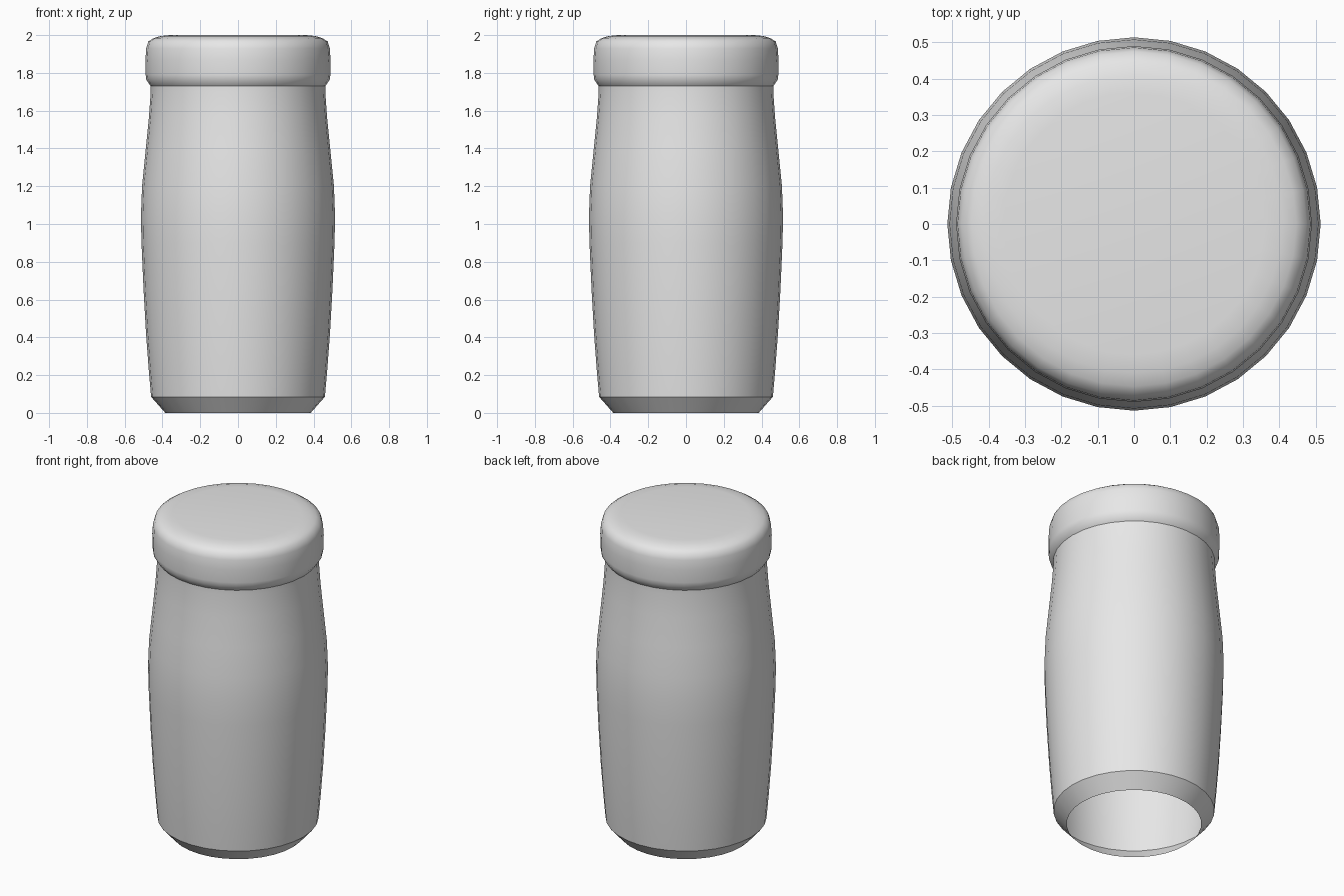
import bpy
import bmesh
import math

cube = bpy.data.objects.get("Cube")
if cube:
    bpy.data.objects.remove(cube, do_unlink=True)

SIDES = 32

grey = bpy.data.materials.new("plain grey")
grey.use_nodes = True
grey.diffuse_color = (0.8, 0.8, 0.8, 1)
grey.node_tree.nodes["Principled BSDF"].inputs["Base Color"].default_value = (0.8, 0.8, 0.8, 1)


def lathe(name, profile, smooth_angle):
    """Spin a (radius, height) profile, listed bottom to top, about the z axis."""
    bm = bmesh.new()
    verts = [bm.verts.new((r, 0, z)) for r, z in profile]
    edges = [bm.edges.new(pair) for pair in zip(verts, verts[1:])]
    bmesh.ops.spin(bm, geom=verts + edges, cent=(0, 0, 0), axis=(0, 0, 1),
                   angle=math.tau, steps=SIDES, use_duplicate=False)
    bmesh.ops.remove_doubles(bm, verts=bm.verts, dist=0.0005)
    # Point every face away from the axis, or upward on the flat top
    bm.normal_update()
    inward = [f for f in bm.faces
              if f.normal.x * f.calc_center_median().x
              + f.normal.y * f.calc_center_median().y
              + (f.normal.z if f.normal.z ** 2 > 0.8 else 0) < 0]
    bmesh.ops.reverse_faces(bm, faces=inward)
    mesh = bpy.data.meshes.new(name)
    bm.to_mesh(mesh)
    bm.free()
    mesh.materials.append(grey)
    obj = bpy.data.objects.new(name, mesh)
    bpy.context.collection.objects.link(obj)
    bpy.ops.object.select_all(action="DESELECT")
    obj.select_set(True)
    bpy.context.view_layer.objects.active = obj
    bpy.ops.object.shade_smooth_by_angle(angle=math.radians(smooth_angle))
    return obj


# Open-bottomed jar body with a bevelled foot and bulging wall
lathe("jar_body", [
    (0.385, 0), (0.46, 0.085), (0.472, 0.22), (0.487, 0.42), (0.5, 0.65),
    (0.511, 0.9), (0.514, 1.04), (0.508, 1.2), (0.49, 1.38),
    (0.472, 1.56), (0.462, 1.7), (0.462, 1.73)], 30)

# Rounded lid with a flared lower lip
lathe("lid", [
    (0.462, 1.73), (0.468, 1.737), (0.486, 1.765), (0.489, 1.79), (0.49, 1.87),
    (0.486, 1.93), (0.475, 1.966), (0.447, 1.984), (0.41, 1.995),
    (0.36, 2), (0, 2)], 60)
